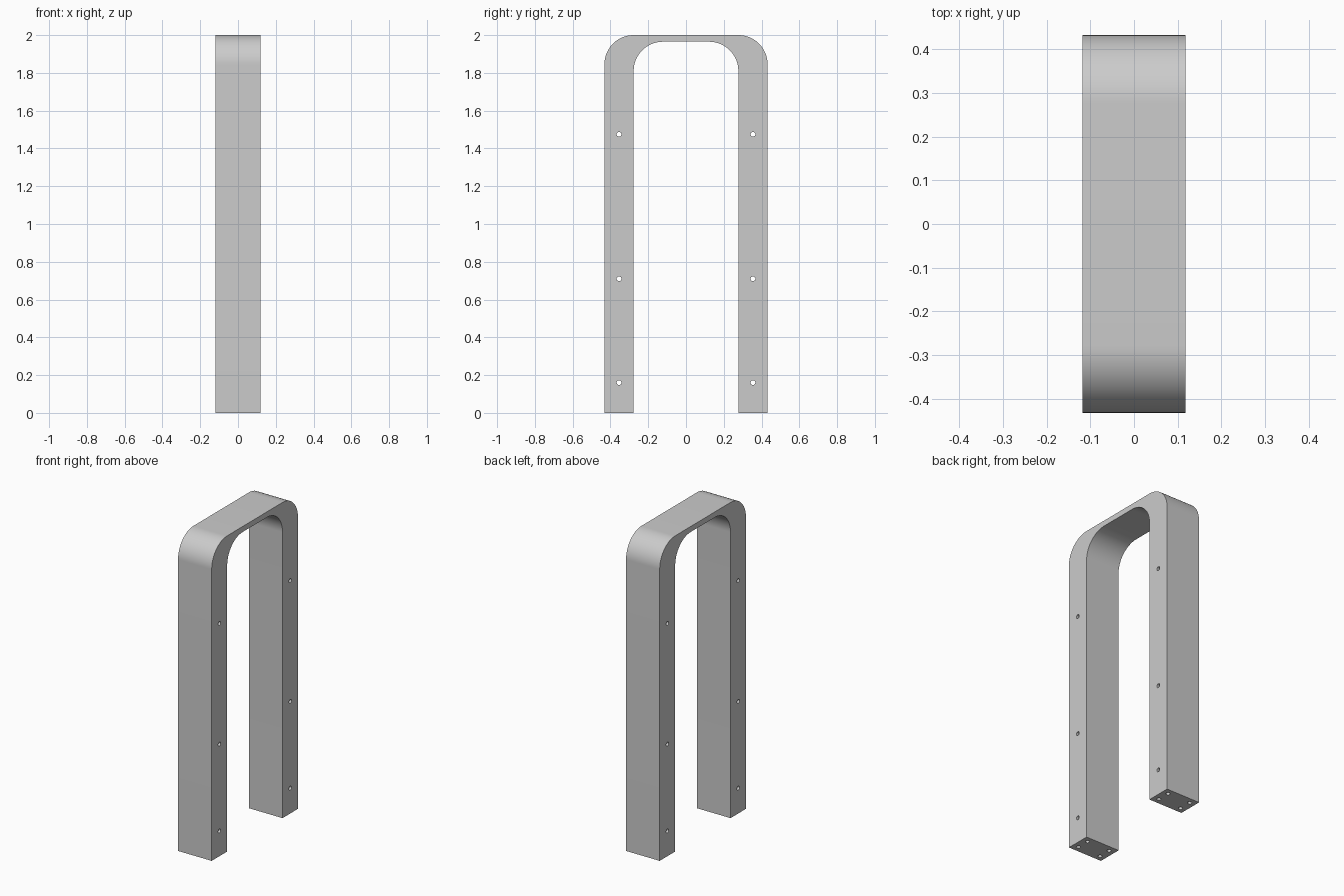
import bpy
import bmesh
from math import cos, sin, pi
from mathutils import Matrix, Vector

HALF_X, HALF_Y, HEIGHT = 0.118, 0.432, 2.0
INNER_Y, INNER_TOP = 0.277, 1.965
RADIUS, ARC_STEPS = 0.155, 24
LEG_Y = (HALF_Y + INNER_Y) / 2
HOLE_RADIUS = 0.0125
FOOT_HOLE_DEPTH = 0.1

default_cube = bpy.data.objects.get("Cube")
if default_cube:
    bpy.data.objects.remove(default_cube, do_unlink=True)

grey = bpy.data.materials.new("plain grey")
grey.use_nodes = True
colour = (0.6, 0.6, 0.6, 1)
grey.diffuse_color = colour
grey.node_tree.nodes["Principled BSDF"].inputs["Base Color"].default_value = colour


def make_object(name, bm):
    bmesh.ops.recalc_face_normals(bm, faces=bm.faces)
    mesh = bpy.data.meshes.new(name)
    bm.to_mesh(mesh)
    bm.free()
    mesh.materials.append(grey)
    obj = bpy.data.objects.new(name, mesh)
    bpy.context.scene.collection.objects.link(obj)
    return obj


def arch_line(half_y, top):
    """Rounded upside-down U, from the -y foot to the +y foot, as (y, z)."""
    right = [(half_y, 0)]
    for i in range(ARC_STEPS + 1):
        a = pi / 2 * i / ARC_STEPS
        right.append((half_y - RADIUS + RADIUS * cos(a),
                      top - RADIUS + RADIUS * sin(a)))
    return [(-y, z) for y, z in right] + right[::-1]


# Arch body: outer and inner lines joined into one profile, extruded along x
bm = bmesh.new()
outline = arch_line(HALF_Y, HEIGHT) + arch_line(INNER_Y, INNER_TOP)[::-1]
profile = bm.faces.new([bm.verts.new((-HALF_X, y, z)) for y, z in outline])
extruded = bmesh.ops.extrude_face_region(bm, geom=[profile])["geom"]
bmesh.ops.translate(bm, vec=Vector((2 * HALF_X, 0, 0)),
                    verts=[g for g in extruded if isinstance(g, bmesh.types.BMVert)])
arch = make_object("arch_frame", bm)

# Cutters: through holes across each leg, blind holes under each foot
bm = bmesh.new()


def add_drill(centre, length, turn=Matrix()):
    bmesh.ops.create_cone(bm, cap_ends=True, segments=24, radius1=HOLE_RADIUS,
                          radius2=HOLE_RADIUS, depth=length,
                          matrix=Matrix.Translation(centre) @ turn)


for side in (-1, 1):
    for z in (0.16, 0.71, 1.475):
        add_drill((0, side * LEG_Y, z), 4 * HALF_X, Matrix.Rotation(pi / 2, 4, 'Y'))
    for x in (-0.08, 0.08):
        for dy in (-0.04, 0.04):
            add_drill((x, side * LEG_Y + dy, 0), 2 * FOOT_HOLE_DEPTH)
drills = make_object("hole_cutters", bm)
drills.hide_render = True

# Cut the holes and keep only the finished frame
cut = arch.modifiers.new("holes", 'BOOLEAN')
cut.operation = 'DIFFERENCE'
cut.solver = 'EXACT'
cut.object = drills
bpy.ops.object.select_all(action='DESELECT')
arch.select_set(True)
bpy.context.view_layer.objects.active = arch
bpy.ops.object.modifier_apply(modifier=cut.name)
bpy.data.objects.remove(drills, do_unlink=True)
bpy.ops.object.shade_smooth_by_angle(angle=pi / 6)
